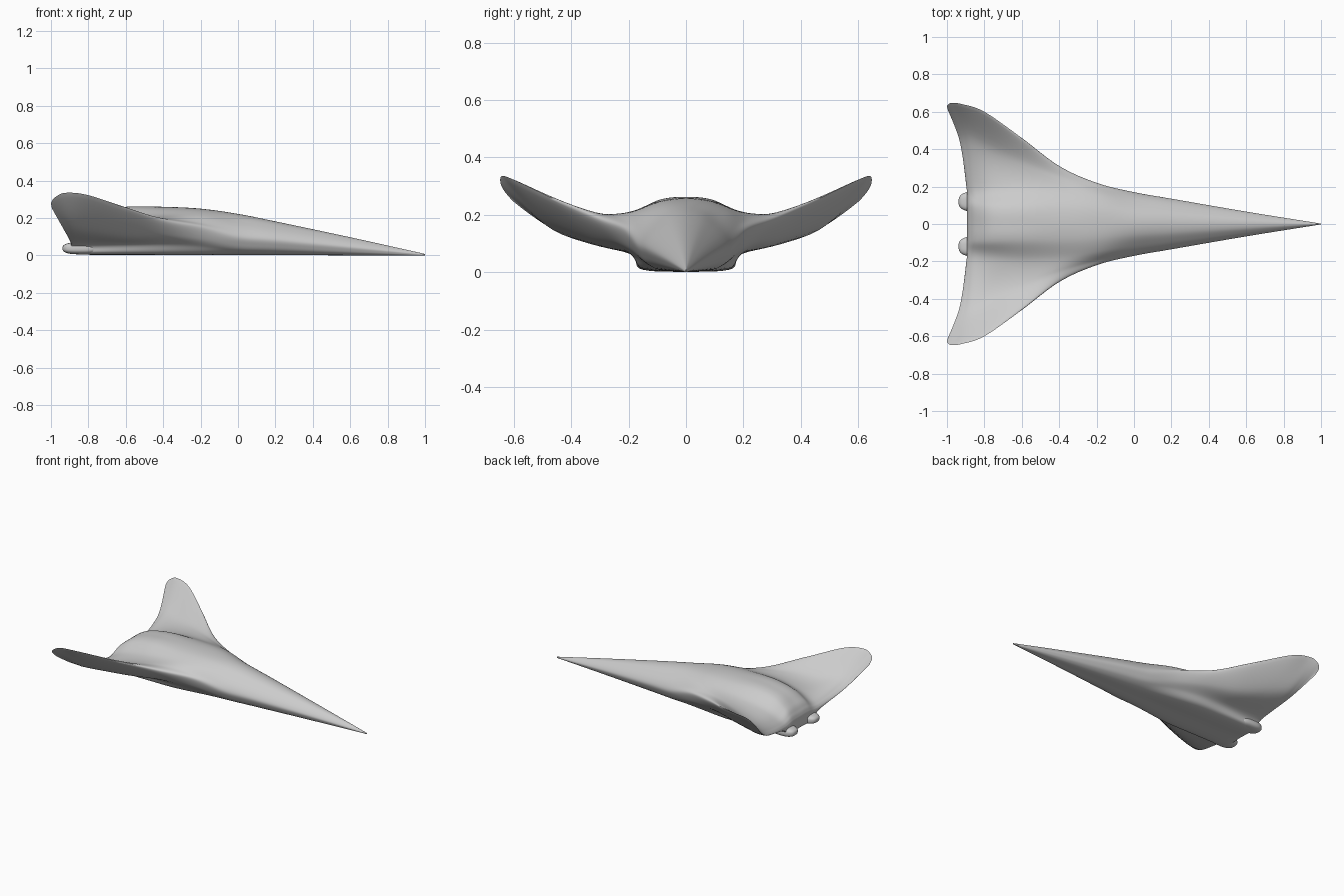
import bpy, bmesh, math
from mathutils import Vector

if "Cube" in bpy.data.objects:
    bpy.data.objects.remove(bpy.data.objects["Cube"])

# Half cross-section of the nose (y / half width, z / height), spine to keel
NOSE = [(0, 1), (.35, .95), (.66, .8), (.89, .63), (1, .46),
        (.94, .29), (.79, .13), (.48, .02), (0, .01)]
NOSE_STATIONS = [(1, .002, .008), (.6, .066, .097), (.2, .135, .182), (0, .17, .222)]

# Aft stations: body x, leading edge x, then spine z, 7 (y, z) pairs, keel z
AFT = [
    (-.2, -.2, .25, .08, .242, .15, .213, .195, .176, .22, .15, .20, .09, .165, .05, .115, .007, .004),
    (-.4, -.4, .26, .09, .25, .18, .215, .25, .2, .31, .188, .26, .11, .19, .06, .142, .008, .004),
    (-.6, -.6, .26, .09, .251, .20, .2, .33, .2, .46, .255, .33, .11, .192, .062, .147, .009, .005),
    (-.75, -.8, .232, .09, .223, .20, .168, .40, .184, .60, .322, .41, .131, .193, .063, .148, .009, .005),
    (-.84, -.92, .175, .09, .171, .20, .13, .45, .184, .641, .335, .46, .146, .193, .063, .148, .009, .007),
    (-.875, -.975, .132, .09, .131, .20, .108, .45, .164, .647, .313, .46, .146, .193, .064, .15, .012, .012),
    (-.888, -.998, .105, .09, .104, .20, .093, .45, .152, .634, .284, .45, .142, .193, .066, .15, .018, .025),
    (-.892, -.995, .085, .09, .085, .20, .083, .44, .143, .608, .252, .44, .138, .193, .07, .15, .03, .04),
]


def catmull(pts, steps, first, last):
    """Smooth path through pts with given phantom end points."""
    p = [first] + pts + [last]
    out = []
    for i in range(1, len(p) - 2):
        a, b, c, d = p[i - 1:i + 3]
        for k in range(steps):
            t = k / steps
            out.append(.5 * (2 * b + (c - a) * t + (2 * a - 5 * b + 4 * c - d) * t * t
                             + (3 * b - a - 3 * c + d) * t ** 3))
    return out + [pts[-1]]


def flip(v):
    return Vector((v.x, -v.y, v.z))


# Control rings
rings = [[Vector((x, w * y, h * z)) for y, z in NOSE] for x, w, h in NOSE_STATIONS]
for xb, xe, top, *mid, keel in AFT:
    yz = [(0, top)] + list(zip(mid[::2], mid[1::2])) + [(0, keel)]
    w = max(y for y, z in yz)
    rings.append([Vector((xb + (xe - xb) * (y / w) ** 3, y, z)) for y, z in yz])

# Interpolate along the length, then around each section
cols = []
for j in range(9):
    c = [r[j] for r in rings]
    cols.append(catmull(c, 8, 2 * c[0] - c[1], 2 * c[-1] - c[-2]))
grid = []
for i in range(len(cols[0])):
    r = [c[i] for c in cols]
    grid.append(catmull(r, 8, flip(r[1]), flip(r[-2])))

# Hull and blended wings
bm = bmesh.new()
vs = [[bm.verts.new((p.x, max(p.y, 0), max(p.z, 0))) for p in r] for r in grid]
n = len(vs[0]) - 1
for a, b in zip(vs, vs[1:]):
    for j in range(n):
        bm.faces.new((a[j], a[j + 1], b[j + 1], b[j]))
for end in (vs[0], vs[-1]):
    for j in range(n // 2):
        q = (end[j], end[j + 1], end[n - j - 1], end[n - j])
        bm.faces.new(q if j < n // 2 - 1 else (q[0], q[1], q[3]))
bmesh.ops.recalc_face_normals(bm, faces=bm.faces)


def make_object(name, bm):
    me = bpy.data.meshes.new(name)
    bm.to_mesh(me)
    bm.free()
    ob = bpy.data.objects.new(name, me)
    bpy.context.collection.objects.link(ob)
    mod = ob.modifiers.new("Mirror", 'MIRROR')
    mod.use_axis = (False, True, False)
    mod.merge_threshold = .0005
    for o in bpy.context.selected_objects:
        o.select_set(False)
    ob.select_set(True)
    bpy.context.view_layer.objects.active = ob
    bpy.ops.object.shade_smooth_by_angle(angle=math.radians(70))
    return ob


hull = make_object("hull_and_wings", bm)
# face outward: the half shell is open at the mirror plane
spine_face = max(hull.data.polygons, key=lambda f: f.center.z if f.center.y < .05 else -1)
if spine_face.normal.z < 0:
    hull.data.flip_normals()

# Engine bumps: rounded boxy ellipsoids at the tail
bm = bmesh.new()
bmesh.ops.create_uvsphere(bm, u_segments=40, v_segments=24, radius=1)
for v in bm.verts:
    s = [math.copysign(abs(c) ** .72, c) for c in v.co]
    v.co = Vector((-.84 + .098 * s[0], .12 + .054 * s[1], .038 + .032 * s[2]))
make_object("engine_nozzle", bm)
